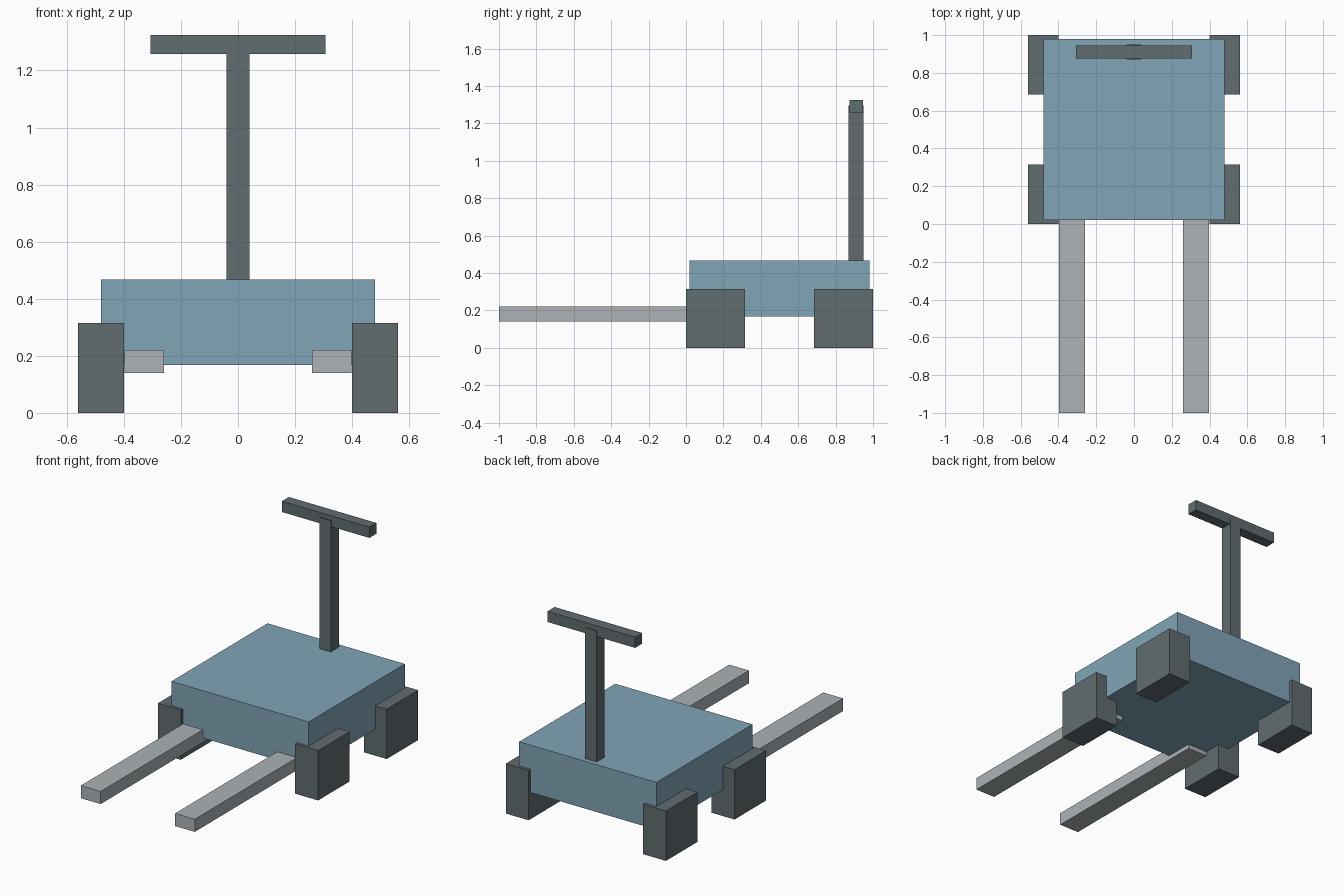
import bpy
import bmesh

default = bpy.data.objects.get("Cube")
if default:
    bpy.data.objects.remove(default, do_unlink=True)


def make_material(name, rgb):
    mat = bpy.data.materials.new(name)
    mat.use_nodes = True
    color = (*rgb, 1)
    mat.diffuse_color = color
    mat.node_tree.nodes["Principled BSDF"].inputs["Base Color"].default_value = color
    return mat


def box(name, x, y, z, mat):
    """Flat-faced box spanning the given (low, high) range on each axis."""
    spans = (x, y, z)
    mesh = bpy.data.meshes.new(name)
    bm = bmesh.new()
    bmesh.ops.create_cube(bm, size=1)
    bmesh.ops.scale(bm, vec=[hi - lo for lo, hi in spans], verts=bm.verts)
    bm.to_mesh(mesh)
    bm.free()
    mesh.materials.append(mat)
    obj = bpy.data.objects.new(name, mesh)
    obj.location = [(lo + hi) / 2 for lo, hi in spans]
    bpy.context.collection.objects.link(obj)
    return obj


blue = make_material("dusty blue", (0.22, 0.375, 0.475))
dark = make_material("dark slate", (0.12, 0.15, 0.162))
silver = make_material("light grey", (0.41, 0.45, 0.468))

# Main body
box("body", (-0.48, 0.48), (0.02, 0.98), (0.168, 0.467), blue)

# Steering post and crossbar
box("handle_post", (-0.04, 0.04), (0.87, 0.95), (0.467, 1.295), dark)
box("handle_bar", (-0.306, 0.306), (0.875, 0.945), (1.257, 1.325), dark)

# Block wheels and forks on both sides
for side, sign in (("left", 1), ("right", -1)):
    wheel_x = sorted((sign * 0.4, sign * 0.56))
    for end, wheel_y in (("front", (0, 0.315)), ("rear", (0.685, 1))):
        box(f"{end}_{side}_wheel", wheel_x, wheel_y, (0, 0.315), dark)
    fork_x = sorted((sign * 0.26, sign * 0.398))
    box(f"{side}_fork", fork_x, (-1, 0.2), (0.14, 0.22), silver)
